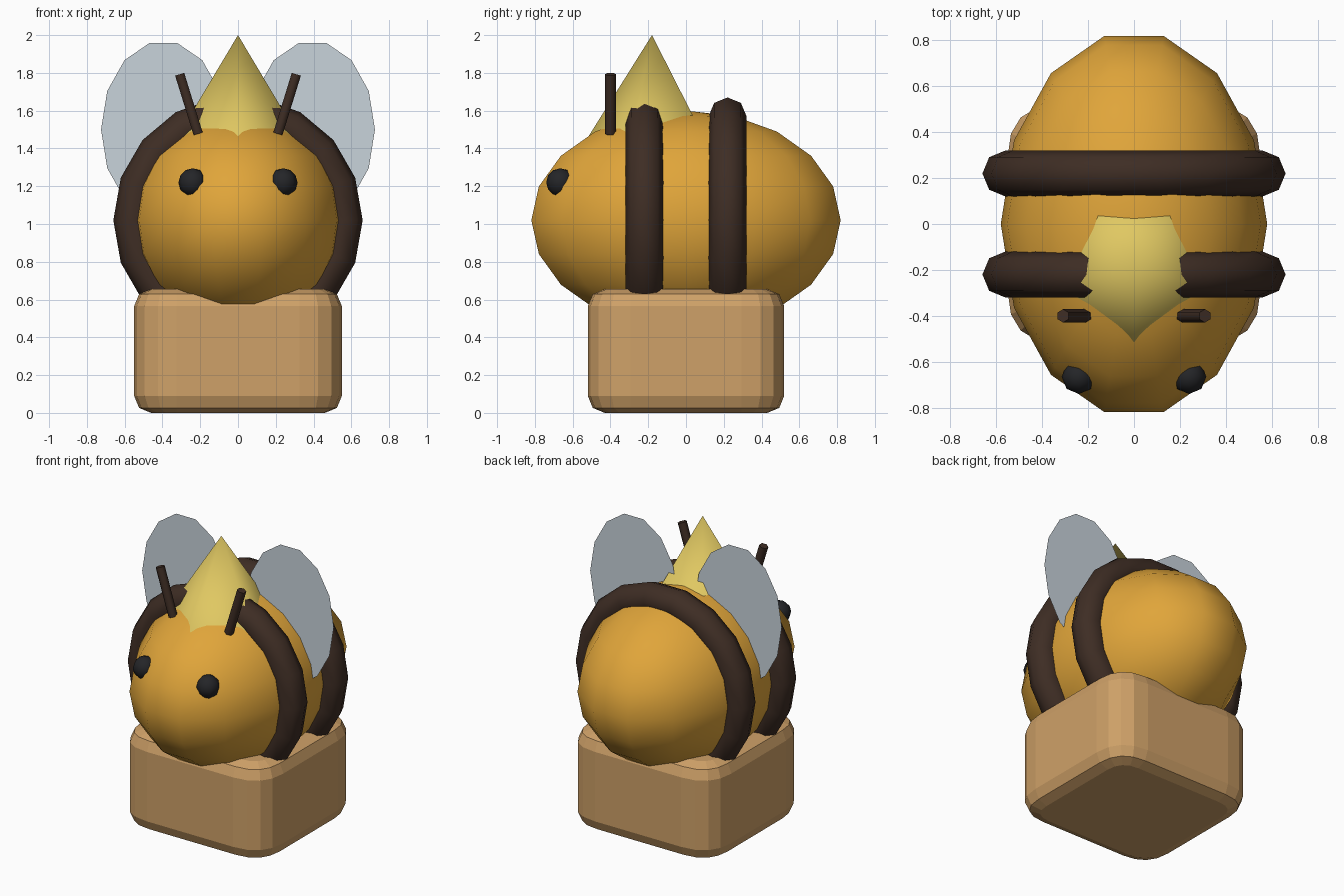
import bpy, bmesh, math
from mathutils import Vector

if "Cube" in bpy.data.objects:
    bpy.data.objects.remove(bpy.data.objects["Cube"])


def material(name, rgb):
    def linear(v):
        v /= 255
        return v / 12.92 if v <= 0.04045 else ((v + 0.055) / 1.055) ** 2.4
    colour = [linear(v) for v in rgb] + [1]
    m = bpy.data.materials.new(name)
    m.use_nodes = True
    m.diffuse_color = colour
    bsdf = m.node_tree.nodes["Principled BSDF"]
    bsdf.inputs["Base Color"].default_value = colour
    bsdf.inputs["Roughness"].default_value = 0.8
    return m


honey = material("honey yellow", (224, 165, 58))
brown = material("dark brown", (62, 45, 36))
wood = material("light wood", (207, 161, 104))
gold = material("pale gold", (224, 200, 98))
black = material("near black", (36, 37, 40))
grey = material("pale blue grey", (200, 211, 219))


def finish(obj, name, mat, smooth_angle=80):
    obj.name = obj.data.name = name
    obj.data.materials.append(mat)
    if smooth_angle:
        obj.data.shade_smooth()
        obj.data.set_sharp_from_angle(angle=math.radians(smooth_angle))
    return obj


def ring(n, rx, ry, z, phase=0.0):
    """Closed ellipse of n points at height z."""
    return [Vector((rx * math.cos(a), ry * math.sin(a), z))
            for a in (phase + math.tau * i / n for i in range(n))]


def loft(name, rings, mat, location=(0, 0, 0), smooth_angle=80):
    """Skin a stack of equal rings and cap both ends; points collapse."""
    bm = bmesh.new()
    rows = [[bm.verts.new(p) for p in r] for r in rings]
    n = len(rows[0])
    for low, high in zip(rows, rows[1:]):
        for i in range(n):
            j = (i + 1) % n
            bm.faces.new((low[i], low[j], high[j], high[i]))
    bm.faces.new(rows[0][::-1])
    if len(rows) > 1:
        bm.faces.new(rows[-1])
    bmesh.ops.remove_doubles(bm, verts=bm.verts, dist=0.0001)
    bmesh.ops.recalc_face_normals(bm, faces=bm.faces)
    mesh = bpy.data.meshes.new(name)
    bm.to_mesh(mesh)
    bm.free()
    obj = bpy.data.objects.new(name, mesh)
    bpy.context.collection.objects.link(obj)
    obj.location = location
    return finish(obj, name, mat, smooth_angle)


def ellipsoid(name, segments, bands, rx, ry, rz, mat, location):
    angles = [math.pi * (k / bands - 0.5) for k in range(bands + 1)]
    rings = [ring(segments, rx * math.cos(a), ry * math.cos(a), rz * math.sin(a))
             for a in angles]
    return loft(name, rings, mat, location, 180)


def rounded_rect(hx, hy, r, z, steps=4):
    """Rectangle with softly curved corners, counter-clockwise."""
    points = []
    for sx, sy in ((1, 1), (-1, 1), (-1, -1), (1, -1)):
        for k in range(steps + 1):
            t = k / steps
            if sx * sy < 0:
                t = 1 - t
            points.append(Vector((sx * (hx - r * t * t),
                                  sy * (hy - r * (1 - t) ** 2), z)))
    return points


# Wooden block with bevelled top and bottom edges
HX, HY, TOP, BEVEL, CORNER = 0.55, 0.52, 0.655, 0.09, 0.225
STEP = BEVEL * (1 - math.sqrt(0.5))
levels = [(BEVEL, 0), (STEP, STEP), (0, BEVEL)]
levels += [(inset, TOP - z) for inset, z in reversed(levels)]
loft("base_block", [rounded_rect(HX - i, HY - i, CORNER - i, z) for i, z in levels],
     wood, smooth_angle=0)

# Body
MID = 1.02
ellipsoid("body", 14, 10, 0.58, 0.84, 0.58, honey, (0, 0, MID))

# Stripes around the body
for name, y in (("front_stripe", -0.22), ("rear_stripe", 0.22)):
    bpy.ops.mesh.primitive_torus_add(
        major_segments=18, minor_segments=8, major_radius=0.56, minor_radius=0.1,
        location=(0, y, MID), rotation=(math.pi / 2, 0, 0))
    finish(bpy.context.object, name, brown, 180)

# Pointed five-sided hat
loft("party_hat", [ring(5, 0.345, 0.345, 1.45, -math.pi / 2), ring(5, 0, 0, 2.0)],
     gold, (0, -0.18, 0))

# Paired parts
for side, s in (("left", 1), ("right", -1)):
    ellipsoid(side + "_eye", 8, 6, 0.075, 0.075, 0.075, black, (s * 0.24, -0.665, 1.22))

    bpy.ops.mesh.primitive_cylinder_add(
        vertices=6, radius=0.029, depth=0.33,
        location=(s * 0.26, -0.4, 1.635), rotation=(0, s * 0.3, 0))
    finish(bpy.context.object, side + "_antenna", brown, 70)

    wing = loft(side + "_wing", [ring(14, 0.33, 0.47, 0)], grey,
                (s * 0.395, 0, 1.5), 0)
    wing.rotation_euler.x = math.pi / 2
